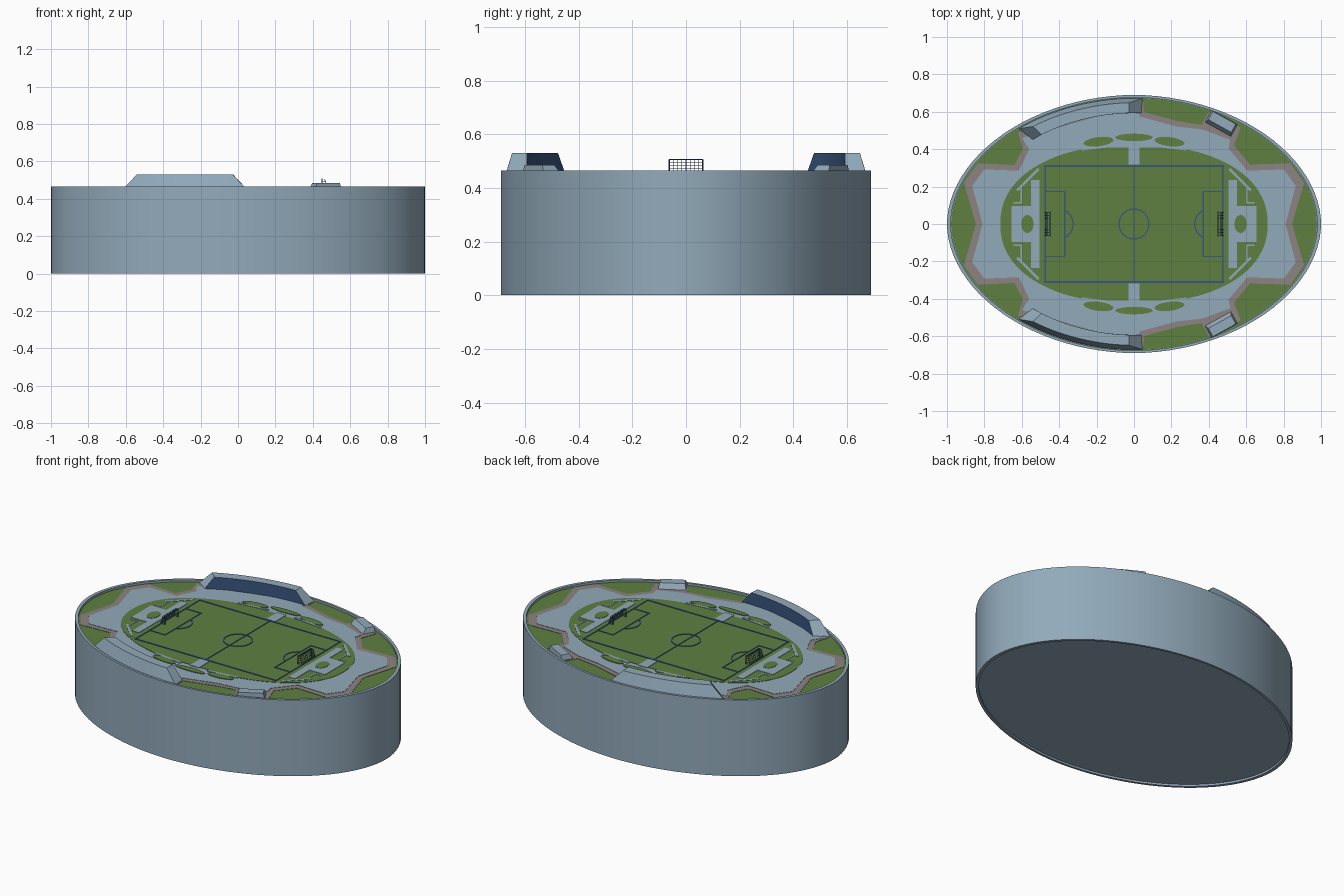
import bpy, bmesh, math
from mathutils import Vector

if "Cube" in bpy.data.objects:
    bpy.data.objects.remove(bpy.data.objects["Cube"])

N = 1.93          # roundness of the oval
B = 0.69          # half depth of the oval


def mat(name, r, g, b):
    m = bpy.data.materials.new(name)
    lin = [((c / 255 + 0.055) / 1.055) ** 2.4 for c in (r, g, b)]
    m.diffuse_color = (*lin, 1)
    m.use_nodes = True
    m.node_tree.nodes["Principled BSDF"].inputs["Base Color"].default_value = m.diffuse_color
    return m


STONE = mat("blue grey stone", 146, 170, 186)
GRASS = mat("grass green", 94, 128, 64)
PATH = mat("brown grey path", 140, 131, 130)
NAVY = mat("navy", 58, 86, 128)


def finish(name, bm, mats, smooth=False):
    bmesh.ops.recalc_face_normals(bm, faces=bm.faces)
    me = bpy.data.meshes.new(name)
    bm.to_mesh(me)
    bm.free()
    ob = bpy.data.objects.new(name, me)
    bpy.context.collection.objects.link(ob)
    for m in mats:
        me.materials.append(m)
    if smooth:
        bpy.ops.object.select_all(action='DESELECT')
        ob.select_set(True)
        bpy.context.view_layer.objects.active = ob
        bpy.ops.object.shade_smooth_by_angle(angle=math.radians(30))
    return ob


def oval(a, b, n=N, cx=0, cy=0, rot=0, seg=96):
    pts = []
    for i in range(seg):
        c, s = math.cos(math.tau * i / seg), math.sin(math.tau * i / seg)
        x = a * math.copysign(abs(c) ** (2 / n), c)
        y = b * math.copysign(abs(s) ** (2 / n), s)
        pts.append((cx + x * math.cos(rot) - y * math.sin(rot),
                    cy + x * math.sin(rot) + y * math.cos(rot)))
    return pts


def rect(x0, x1, y0, y1):
    return [(x0, y0), (x1, y0), (x1, y1), (x0, y1)]


def strip(p, q, w):
    p, q = Vector(p), Vector(q)
    d = (q - p).normalized() * w / 2
    o = Vector((-d.y, d.x))
    return [tuple(v) for v in (p - o, q - o, q + o, p + o)]


def arc(cx, r, a0, a1, w, seg=32):
    # curved line as one closed band
    ang = [a0 + (a1 - a0) * i / seg for i in range(seg + 1)]
    out = [[(cx + k * math.cos(a), k * math.sin(a)) for a in ang] for k in (r - w / 2, r + w / 2)]
    return [[out[0][i], out[0][i + 1], out[1][i + 1], out[1][i]] for i in range(seg)]


def flip(polys, sx=1, sy=1):
    return [[(sx * x, sy * y) for x, y in p] for p in polys]


def four(polys):
    return [p for sx in (1, -1) for sy in (1, -1) for p in flip(polys, sx, sy)]


def plates(name, polys, z, m, h=0.006):
    bm = bmesh.new()
    for p in polys:
        f = bm.faces.new([bm.verts.new((x, y, z - h)) for x, y in p])
        up = bmesh.ops.extrude_face_region(bm, geom=[f])["geom"]
        for v in up:
            if isinstance(v, bmesh.types.BMVert):
                v.co.z = z
    return finish(name, bm, [m])


def loft(bm, rings, closed=True):
    vs = [[bm.verts.new(p) for p in r] for r in rings]
    n = len(vs[0])
    faces = []
    for a, b in zip(vs, vs[1:]):
        for i in range(n):
            j = (i + 1) % n
            faces.append(bm.faces.new((a[i], a[j], b[j], b[i])))
    bm.faces.new(vs[0])
    bm.faces.new(vs[-1])
    return faces


# Outer drum with a raised rim and a slightly recessed underside
bm = bmesh.new()
loft(bm, [[(x, y, z) for x, y in oval(s, s * B)] for s, z in
          ((0.98, 0.012), (0.98, 0), (1, 0), (1, 0.465), (0.98, 0.465), (0.98, 0.45))])
finish("drum", bm, [STONE], True)

# Lawn, brown path and stone concourse, layered
plates("outer_lawn", [oval(0.978, 0.978 * B)], 0.453, GRASS)
path = [(.845, 0), (.91, .22), (.835, .325), (.62, .318), (.535, .42), (.57, .515),
        (.40, .60), (.36, .53), (.235, .55), (.05, .60), (.05, .655),
        (-.62, .49), (-.595, .40), (-.64, .315), (-.835, .325), (-.91, .22), (-.845, 0)]
deck = [(.81, 0), (.865, .205), (.80, .292), (.605, .285), (.505, .405), (.515, .45),
        (.37, .505), (.225, .522), (.03, .575), (.03, .64),
        (-.60, .46), (-.56, .40), (-.615, .285), (-.80, .292), (-.865, .205), (-.81, 0)]
for name, p, z, m in (("brown_path", path, 0.455, PATH), ("concourse", deck, 0.457, STONE)):
    plates(name, [p + [(x, -y) for x, y in reversed(p[1:-1])]], z, m)

# Inner field lawn with side garden beds
inner = [(x, max(-.41, min(.41, y))) for x, y in oval(.715, .425, 2.2)]
plates("field_lawn", [inner], 0.459, GRASS)
beds = [oval(.10, .02, 2, 0, .463, 0, 32)]
for s in (1, -1):
    beds.append(oval(.08, .024, 2, s * .19, .44, -s * .12, 32))
plates("garden_beds", beds + flip(beds, 1, -1), 0.461, GRASS)

# Stone walks around the pitch
walks = [rect(.505, .55, 0, .235), rect(.505, .655, 0, .095), rect(-.03, .03, .318, .42),
         strip((.625, .18), (.51, .295), .014), rect(.60, .607, .11, .20),
         rect(.60, .645, .11, .117), strip((.09, .422), (.28, .40), .014)]
plates("walks", four(walks), 0.461, STONE)
plates("end_beds", [oval(.033, .048, 2, s * .57, 0, 0, 32) for s in (1, -1)], 0.463, GRASS)

# Pitch markings
W = 0.007
lines = [rect(-.48, .48, s * .31 - .005, s * .31 + .005) for s in (1, -1)]
lines += [rect(x - W / 2, x + W / 2, -.31, .31) for x in (-.475, 0, .475)]
lines += arc(0, .08, 0, math.tau, W, 48)
for s in (1, -1):
    box = [rect(.367, .374, -.175, .175), rect(.367, .475, .17, .177), rect(.367, .475, -.177, -.17)]
    box += arc(.405, .08, math.radians(118), math.radians(242), W)
    lines += flip(box, s)
plates("pitch_lines", lines, 0.462, NAVY, 0.004)


# Covered grandstands with navy inner faces
def rim(u):
    return B * (1 - abs(u) ** N) ** (1 / N)


for side, sy in (("back", 1), ("front", -1)):
    bm = bmesh.new()
    rings = []
    for i in range(25):
        t = i / 24
        lo, hi = -.635 + .685 * t, -.575 + .545 * t
        rings.append([(s * u, sy * s * rim(u), z) for s, u, z in
                      ((.975, lo, .45), (.94, hi, .53), (.86, hi, .53), (.86, lo, .45))])
    for k, f in enumerate(loft(bm, rings)):
        f.material_index = 1 if k % 4 == 2 else 0
    finish(side + "_grandstand", bm, [STONE, NAVY])

    # Small shelter beside the path
    bm = bmesh.new()
    a = -math.radians(29)
    rings = []
    for l, d0, d1, z in ((.08, -.038, .038, .45), (.07, -.015, .036, .485)):
        rings.append([(.466 + x * math.cos(a) - y * math.sin(a),
                       sy * (.537 + x * math.sin(a) + y * math.cos(a)), z)
                      for x, y in rect(-l, l, d0, d1)])
    loft(bm, rings)
    finish(side + "_shelter", bm, [STONE])


# Goals: frame and net made of thin rods
def rod(bm, p, q, w):
    p, q = Vector(p), Vector(q)
    d = q - p
    r = bmesh.ops.create_cube(bm, size=1)["verts"]
    m = d.to_track_quat('Z', 'Y').to_matrix()
    for v in r:
        v.co = (p + q) / 2 + m @ Vector((v.co.x * w, v.co.y * w, v.co.z * d.length))


for side, s in (("right", 1), ("left", -1)):
    bm = bmesh.new()
    x0, x1, x2, g, z0, z1 = s * .45, s * .463, s * .478, .063, .459, .506
    for y in (-g, g):
        rod(bm, (x0, y, z0), (x0, y, z1), .005)
        rod(bm, (x1, y, z1), (x2, y, z0), .003)
    rod(bm, (x0, -g, z1), (x0, g, z1), .005)
    for i in range(9):
        y = -g + 2 * g * i / 8
        rod(bm, (x0, y, z1), (x1, y, z1), .002)
        rod(bm, (x1, y, z1), (x2, y, z0), .002)
    for i in range(5):
        t = i / 4
        x, z = x1 + (x2 - x1) * t, z1 + (z0 - z1) * t
        rod(bm, (x, -g, z), (x, g, z), .002)
        for y in (-g, g):
            rod(bm, (x0, y, z), (x, y, z), .002)
    finish(side + "_goal", bm, [NAVY])
